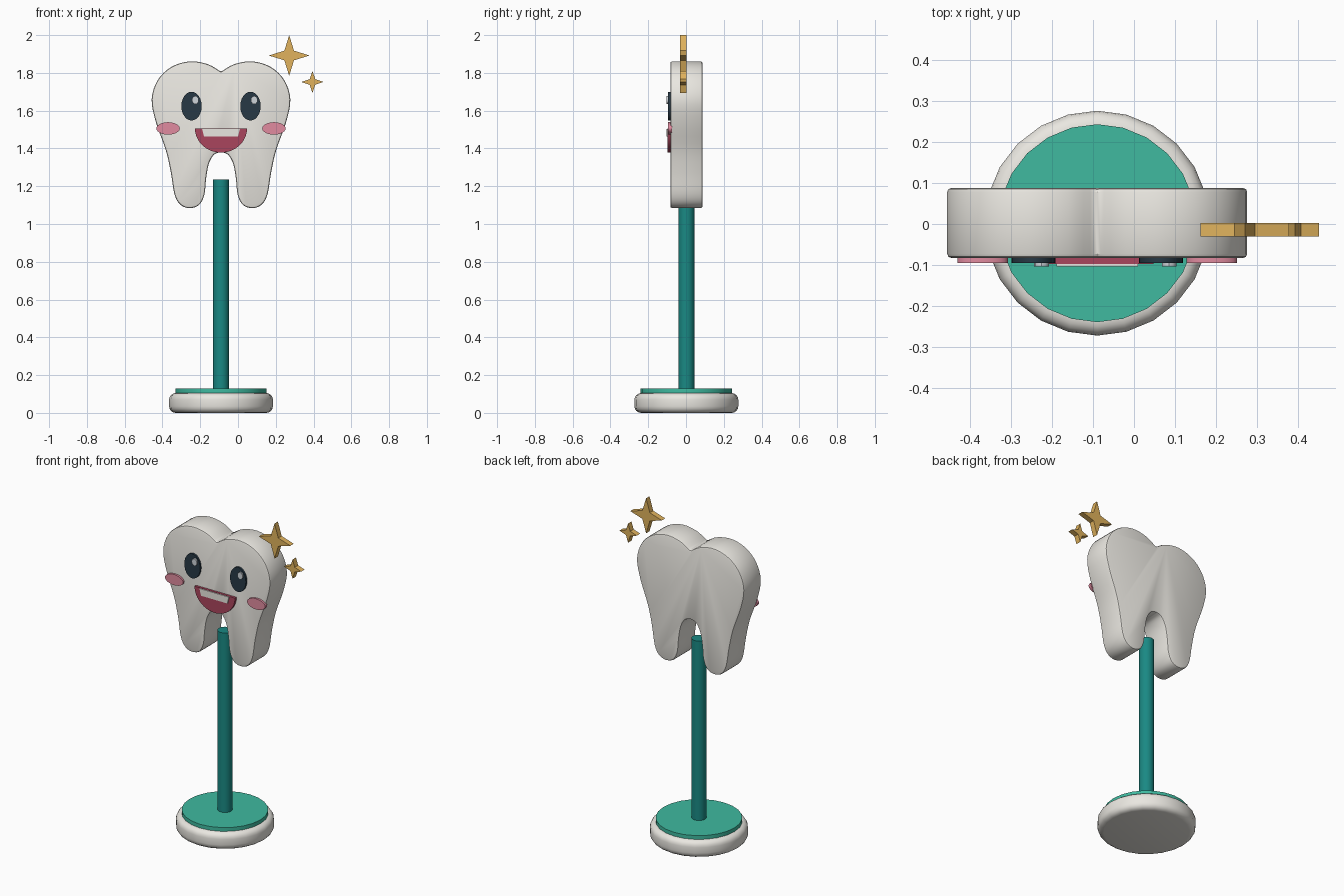
import bpy, bmesh, math
from mathutils import Vector

if "Cube" in bpy.data.objects:
    bpy.data.objects.remove(bpy.data.objects["Cube"])

CX = -0.09  # shared axis of tooth, pole and base


def material(name, rgb):
    m = bpy.data.materials.new(name)
    m.diffuse_color = (*rgb, 1)
    m.use_nodes = True
    m.node_tree.nodes["Principled BSDF"].inputs["Base Color"].default_value = m.diffuse_color
    return m


ENAMEL = material("enamel", (0.82, 0.80, 0.75))
MINT = material("mint", (0.05, 0.49, 0.35))
TEAL = material("teal", (0.01, 0.25, 0.23))
GOLD = material("gold", (0.75, 0.45, 0.11))
PINK = material("pink", (0.75, 0.26, 0.35))
MOUTH = material("mouth_red", (0.40, 0.06, 0.11))
DARK = material("dark", (0.02, 0.04, 0.06))
SHINE = material("shine", (0.62, 0.66, 0.70))


def finish(ob, mat, bevel=0, segments=2, smooth=True):
    ob.data.materials.append(mat)
    bpy.ops.object.select_all(action='DESELECT')
    ob.select_set(True)
    bpy.context.view_layer.objects.active = ob
    if bevel:
        b = ob.modifiers.new("bevel", 'BEVEL')
        b.width, b.segments = bevel, segments
        b.limit_method, b.angle_limit = 'ANGLE', math.radians(50)
        bpy.ops.object.modifier_apply(modifier="bevel")
    if smooth:
        bpy.ops.object.shade_smooth_by_angle(angle=math.radians(35))


def plate(name, pts, y0, y1, mat, **kw):
    """Extrude an (x, z) outline from y0 (front) to y1 (back)."""
    bm = bmesh.new()
    face = bm.faces.new([bm.verts.new((x, y0, z)) for x, z in pts])
    ext = bmesh.ops.extrude_face_region(bm, geom=[face])
    verts = [v for v in ext["geom"] if isinstance(v, bmesh.types.BMVert)]
    bmesh.ops.translate(bm, verts=verts, vec=(0, y1 - y0, 0))
    bmesh.ops.recalc_face_normals(bm, faces=bm.faces)
    me = bpy.data.meshes.new(name)
    bm.to_mesh(me)
    bm.free()
    ob = bpy.data.objects.new(name, me)
    bpy.context.collection.objects.link(ob)
    finish(ob, mat, **kw)


def cylinder(name, r, z0, z1, sides, mat, **kw):
    bpy.ops.mesh.primitive_cylinder_add(vertices=sides, radius=r, depth=z1 - z0,
                                        location=(CX, 0.002, (z0 + z1) / 2))
    ob = bpy.context.object
    ob.name = name
    finish(ob, mat, **kw)


def ellipse(x, z, rx, rz, n=24, start=0, sweep=2 * math.pi):
    closed = sweep > 6.2
    steps = n if closed else n - 1
    return [(x + rx * math.cos(start + sweep * i / steps),
             z + rz * math.sin(start + sweep * i / steps)) for i in range(n)]


def spline(pts, n=4):
    """Catmull-Rom curve through the points."""
    p = [Vector(q) for q in pts]
    p = [2 * p[0] - p[1]] + p + [2 * p[-1] - p[-2]]
    out = []
    for a, b, c, d in zip(p, p[1:], p[2:], p[3:]):
        for i in range(n):
            t = i / n
            out.append(0.5 * (2 * b + (c - a) * t + (2 * a - 5 * b + 4 * c - d) * t * t
                              + (3 * b - a - 3 * c + d) * t ** 3))
    return out + [p[-2]]


# base and pole
cylinder("base", 0.275, 0, 0.105, 24, ENAMEL, bevel=0.035, segments=4)
cylinder("base_top_disc", 0.242, 0.10, 0.128, 24, MINT)
cylinder("pole", 0.042, 0.12, 1.235, 20, TEAL)

# tooth: right half outline from top notch to crotch, then mirrored
half = spline([(0, 1.806), (0.07, 1.846), (0.165, 1.861), (0.262, 1.832), (0.335, 1.762),
               (0.367, 1.66), (0.345, 1.54), (0.292, 1.39), (0.265, 1.27), (0.247, 1.16),
               (0.218, 1.105), (0.17, 1.084), (0.117, 1.10), (0.088, 1.155), (0.079, 1.24),
               (0.064, 1.32), (0.036, 1.368), (0, 1.381)])
outline = [(CX + x, z) for x, z in half] + [(CX - x, z) for x, z in half[-2:0:-1]]
plate("tooth", outline, -0.083, 0.088, ENAMEL, bevel=0.01)

# face: eyes, highlights and cheeks
for side, s in (("left", -1), ("right", 1)):
    ex = CX + s * 0.156
    plate(side + "_eye", ellipse(ex, 1.624, 0.054, 0.076), -0.095, -0.075, DARK)
    plate(side + "_eye_highlight", ellipse(ex + 0.02, 1.656, 0.018, 0.022, 12),
          -0.104, -0.09, SHINE)
    plate(side + "_cheek", ellipse(CX + s * 0.28, 1.506, 0.062, 0.033), -0.095, -0.075, PINK)

# smiling mouth and upper teeth
plate("mouth", ellipse(CX, 1.506, 0.138, 0.128, 20, math.pi, math.pi), -0.098, -0.075, MOUTH)
plate("mouth_teeth", [(CX - 0.1, 1.504), (CX - 0.09, 1.462), (CX + 0.09, 1.462),
                      (CX + 0.1, 1.504)], -0.104, -0.09, ENAMEL)

# four-pointed sparkles
for name, x, z, r, inner in (("large_sparkle", 0.271, 1.892, 0.108, 0.036),
                             ("small_sparkle", 0.394, 1.752, 0.059, 0.021)):
    pts = [(x + (inner if i % 2 else r) * math.cos(i * math.pi / 4),
            z + (inner if i % 2 else r) * math.sin(i * math.pi / 4)) for i in range(8)]
    plate(name, pts, -0.031, 0.002, GOLD, smooth=False)
